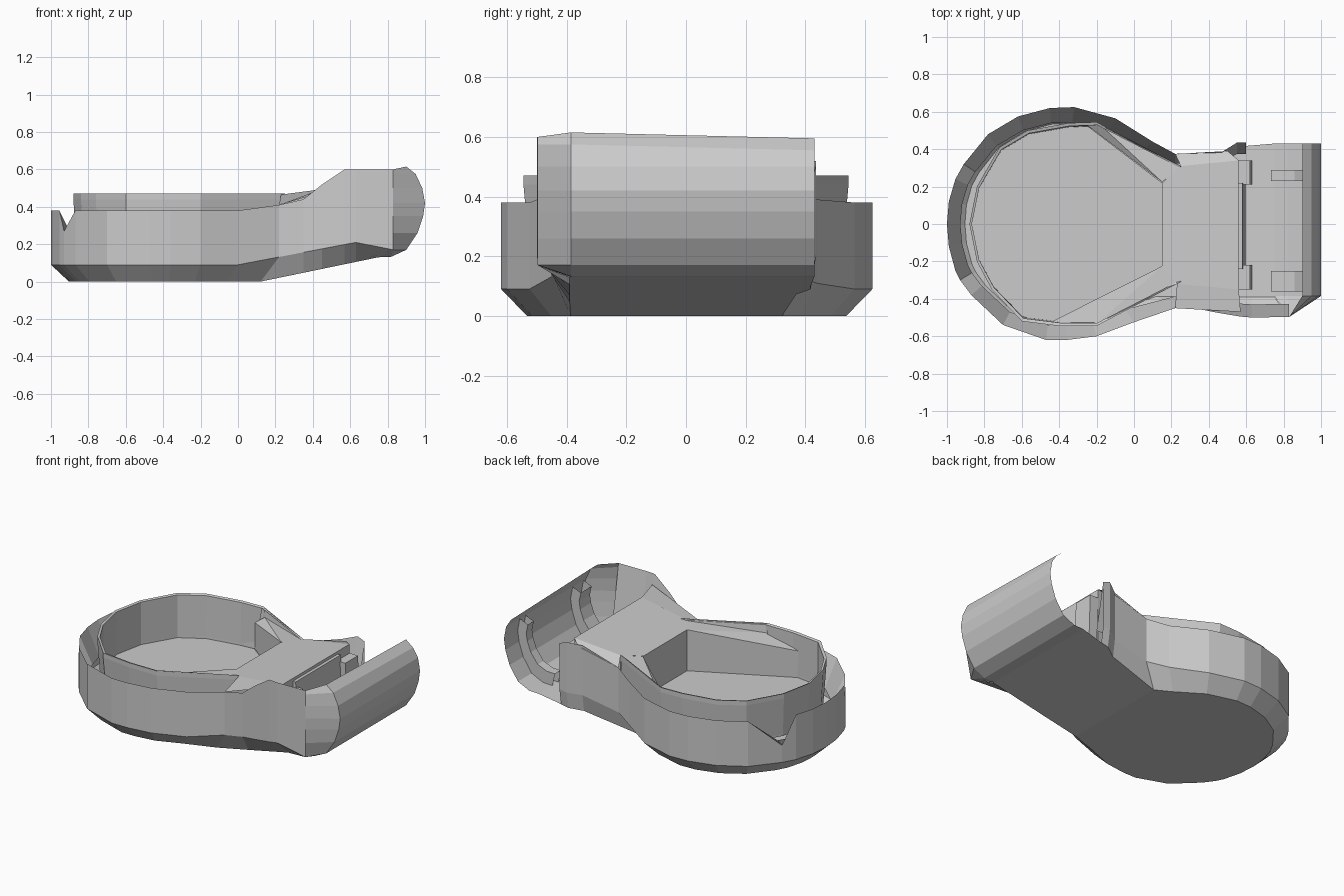
import bpy, bmesh

if "Cube" in bpy.data.objects:
    bpy.data.objects.remove(bpy.data.objects["Cube"])


def make(name, verts, faces):
    me = bpy.data.meshes.new(name)
    me.from_pydata(verts, [], faces)
    bm = bmesh.new()
    bm.from_mesh(me)
    bmesh.ops.remove_doubles(bm, verts=bm.verts, dist=0.0005)
    bmesh.ops.recalc_face_normals(bm, faces=bm.faces)
    bm.to_mesh(me)
    bm.free()
    ob = bpy.data.objects.new(name, me)
    bpy.context.collection.objects.link(ob)
    return ob


def strips(rows, closed=False):
    """Quads between equally long rows of points."""
    n = len(rows[0])
    verts = [p for r in rows for p in r]
    faces = []
    for r in range(len(rows) - 1):
        for i in range(n if closed else n - 1):
            j = (i + 1) % n
            faces.append((r * n + i, r * n + j, (r + 1) * n + j, (r + 1) * n + i))
    return verts, faces


def box(name, x0, x1, y0, y1, z0, z1, top_shift=0):
    rows = [[(x0 + s, y0, z), (x1 + s, y0, z), (x1 + s, y1, z), (x0 + s, y1, z)]
            for z, s in ((z0, 0), (z1, top_shift))]
    v, f = strips(rows, True)
    return make(name, v, f + [(3, 2, 1, 0), (4, 5, 6, 7)])


# Outer shell: outline (x, y, rim height) from back end round the left to the front end
outline = [(.6, .435, .5), (.55, .435, .52), (.47, .385, .5), (.22, .375, .42),
           (.1, .44, .39), (-.1, .565, .38), (-.32, .625, .38), (-.45, .62, .38),
           (-.62, .575, .38), (-.78, .48, .38), (-.91, .32, .2), (-.955, .24, .38),
           (-.99, .12, .38), (-1, 0, .38), (-.99, -.12, .38), (-.955, -.25, .38), (-.93, -.3, .27),
           (-.87, -.38, .38), (-.7, -.54, .38), (-.47, -.62, .38), (-.36, -.62, .38),
           (-.2, -.6, .38), (0, -.525, .38), (.22, -.45, .41), (.35, -.455, .44),
           (.45, -.475, .52), (.57, -.495, .6), (.63, -.5, .6), (.83, -.497, .6)]


def bottom(x, y):
    if x < .23:
        return (-.4 + (x + .4) * .84, y * .86, 0)
    x = min(x, .75)
    return (x, y * .96 if y > 0 else -.39, .13 * (x - .12) / .63)


low = [bottom(x, y) for x, y, z in outline]
chamfer = [(x, y, .17 if x > .8 else .09 + .19 * max(0, x)) for x, y, z in outline]
rim = [(x, y, z) for x, y, z in outline]
inner = [(-.4 + (x + .4) * .88, y * .87, .2) if x < .2 else (x, y * .86, .2)
         for x, y, z in outline]
v, f = strips([low, chamfer, rim, inner])
n = len(outline)
f.append([i for i in range(n) if low[i][2] == 0])               # flat base
a = [i for i in range(n) if .115 < low[i][0] < .125]
slope = [i for i in range(n) if low[i][2] > 0]
back = [i for i in slope if low[i][1] > 0]
front = [i for i in slope if low[i][1] < 0]
v += [(.75, .43, .13)]
f.append([a[1]] + front + [len(v) - 1] + back + [a[0]])          # rising base
make("outer_shell", v, f)

# Curled end plate, with a corner strip joining it to the front wall
curl = [(.75, .13), (.82, .133), (.9, .17), (.96, .26), (.99, .35),
        (1, .42), (.985, .5), (.95, .575), (.9, .615)]
corner = [(.83, -.497, min(.6, max(.17, z))) for x, z in curl]
rows = [corner, [(x, -.385, z) for x, z in curl],
        [(x, .43, z - .02 if z > .5 else z) for x, z in curl]]
make("curled_end", *strips(rows))

# Inner ribs that follow the curl
inside = [(.66 + (x - .66) * .82, .21 + (z - .13) * .72) for x, z in curl[:7]]
for name, y0, y1 in (("rib_front", -.36, -.25), ("rib_back", .23, .29)):
    out = curl[:7]
    rows = [[(x, y0, z) for x, z in out], [(x, y0, z) for x, z in inside],
            [(x, y1, z) for x, z in inside], [(x, y1, z) for x, z in out]]
    make(name, *strips(rows))

# Bowl liner: lip, wall and floor
lip = [(.25, .31), (-.2, .545), (-.35, .54), (-.57, .5), (-.72, .41), (-.84, .2), (-.88, 0),
       (-.84, -.2), (-.76, -.35), (-.6, -.52), (-.4, -.545), (-.2, -.545), (.23, -.32)]
foot = [(.15, .22), (-.25, .525)] + [(x * .985, y * .96) for x, y in lip[2:11]] \
    + [(-.28, -.525), (.15, -.23)]
m = len(lip)
rows = [[(x, y, .44) for x, y in lip], [(x, y, .47) for x, y in lip],
        [(x * .985, y * .97, .465) for x, y in lip], [(x, y, .19) for x, y in foot]]
v, f = strips(rows)
# Leave the two panels beside the neck open for the wings
skip = {(2 * m, 2 * m + 1), (3 * m - 2, 3 * m - 1)}
f = [q for q in f if (q[0], q[1]) not in skip]
f.append(list(range(3 * m, 4 * m)))
# Liner skirt down to the shell
base = len(v)
v += [(x * .985, y * .96, .2) for x, y in lip]
f += [(i, i + 1, base + i + 1, base + i) for i in range(m - 1)]
make("bowl_liner", v, f)

# Wings running from the deck along both sides of the bowl
for name, s, tip, mid in (("wing_back", 1, (-.25, .527), (-.18, .53)),
                          ("wing_front", -1, (-.45, -.527), (-.2, -.535))):
    v = [(.15, s * .225, .455), (.25, s * .3, .465), (*mid, .41), (*tip, .36),
         (.15, s * .225, .19), (*tip, .19), (.25, s * .31, .47), (*mid, .47)]
    make(name, v, [(0, 1, 2), (0, 2, 3), (0, 3, 5, 4), (1, 2, 7, 6)])

# Neck deck with its drop to the bowl floor and its side ledges
deck = [(.56, .34), (.25, .31), (.15, .22), (.15, -.23), (.23, -.32), (.56, -.35)]
v = [(x, y, .455 + .13 * (x - .15)) for x, y in deck]
v += [(.15, .22, .19), (.15, -.23, .19),
      (.22, .375, .42), (.5, .39, .49), (.22, -.45, .41), (.57, -.47, .54),
      (.56, .34, .12), (.56, -.35, .12), (.25, .31, .2), (.23, -.32, .2)]
make("neck_deck", v, [(0, 1, 2, 3, 4, 5), (2, 6, 7, 3), (1, 0, 9, 8),
                      (5, 4, 10, 11), (0, 5, 13, 12), (0, 1, 14, 12), (4, 5, 13, 15)])

# Bulkhead facing the curled end, with a clip post at each side
box("bulkhead", .56, .6, -.24, .22, .1, .49, -.02)
for name, y0, y1 in (("post_front", -.35, -.22), ("post_back", .21, .34)):
    box(name, .57, .63, y0, y1, .12, .45, -.01)
